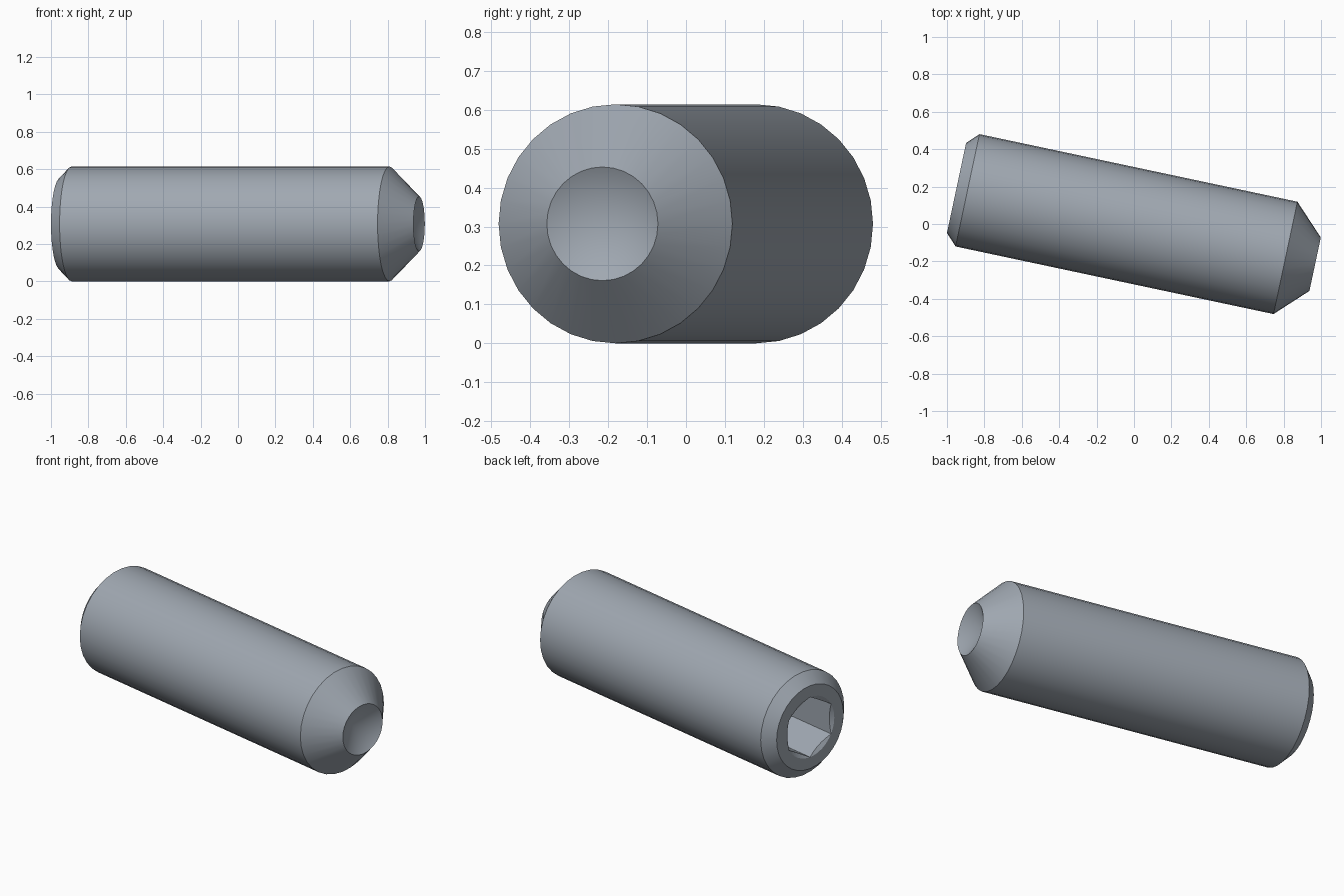
import bpy, bmesh
from math import cos, sin, pi, radians, tan
from mathutils import Matrix, Vector

cube = bpy.data.objects.get("Cube")
if cube:
    bpy.data.objects.remove(cube)

RADIUS = 0.307
SOCKET = 0.178          # corner radius of the hex socket
HEAD, TIP = -0.97, 0.99  # ends along the axis

steel = bpy.data.materials.new("steel grey")
steel.use_nodes = True
colour = (0.35, 0.39, 0.44, 1)
steel.diffuse_color = colour
steel.node_tree.nodes["Principled BSDF"].inputs["Base Color"].default_value = colour

bm = bmesh.new()


def ring(sides, place):
    """Closed loop of vertices; place(angle) gives (axis position, radius)."""
    verts = []
    for i in range(sides):
        a = 2 * pi * i / sides
        s, r = place(a)
        verts.append(bm.verts.new((s, r * sin(a), r * cos(a))))
    return verts


def skin(a, b):
    n = len(a)
    for i in range(n):
        j = (i + 1) % n
        bm.faces.new((a[i], a[j], b[j], b[i]))


def hex_radius(a):
    return SOCKET * cos(pi / 6) / cos(a % (pi / 3) - pi / 6)


# Body: chamfered head, shank and conical point
profile = [(HEAD, 0.246), (-0.91, RADIUS), (0.828, RADIUS), (TIP, 0.146)]
body = [ring(32, lambda a, p=p: p) for p in profile]
for lower, upper in zip(body, body[1:]):
    skin(lower, upper)

# Cup hollow in the point
apex = bm.verts.new((TIP - 0.08, 0, 0))
for i in range(32):
    bm.faces.new((body[-1][i], body[-1][(i + 1) % 32], apex))

# Hex socket with a countersunk mouth
mouth = ring(36, lambda a: (HEAD, SOCKET))
scallop = ring(36, lambda a: (HEAD + (SOCKET - hex_radius(a)) * tan(pi / 6), hex_radius(a)))
floor = ring(36, lambda a: (HEAD + 0.4, hex_radius(a)))
skin(mouth, scallop)
skin(scallop, floor)
bm.faces.new(floor)

# Flat head face around the socket
rim_edges = [bm.edges.get((loop[i - 1], loop[i]))
             for loop in (body[0], mouth) for i in range(len(loop))]
bmesh.ops.triangle_fill(bm, edges=rim_edges, use_beauty=True)

bmesh.ops.remove_doubles(bm, verts=bm.verts, dist=1e-5)
bmesh.ops.recalc_face_normals(bm, faces=bm.faces)
bm.transform(Matrix.Translation(Vector((0, -0.009, RADIUS))) @ Matrix.Rotation(radians(-12), 4, 'Z'))

mesh = bpy.data.meshes.new("set_screw")
bm.to_mesh(mesh)
bm.free()
mesh.materials.append(steel)
screw = bpy.data.objects.new("set_screw", mesh)
bpy.context.collection.objects.link(screw)

bpy.ops.object.select_all(action='DESELECT')
screw.select_set(True)
bpy.context.view_layer.objects.active = screw
bpy.ops.object.shade_smooth_by_angle(angle=radians(25))
